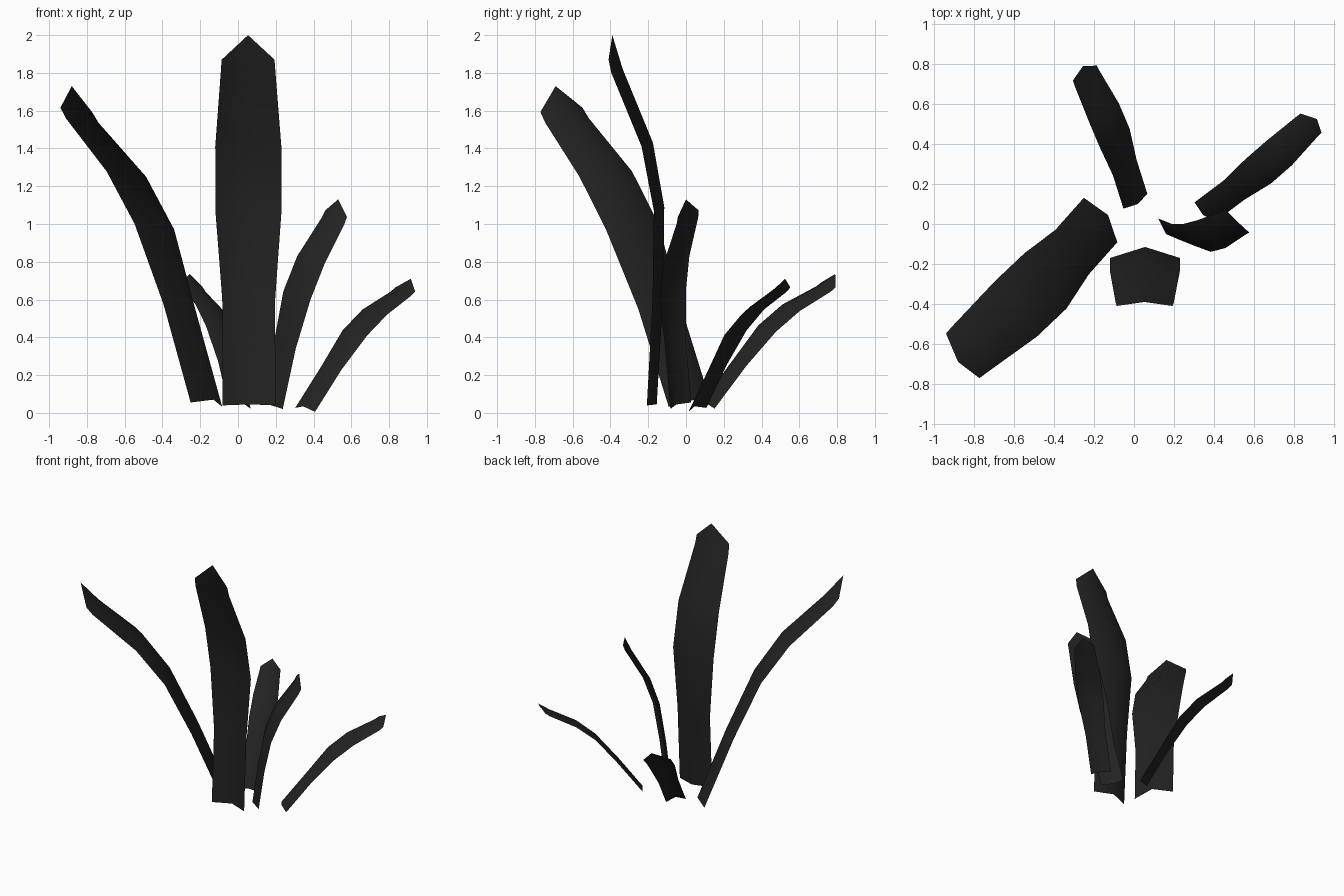
import bpy
from mathutils import Matrix, Vector

cube = bpy.data.objects.get("Cube")
if cube:
    bpy.data.objects.remove(cube)

# One dark colour for the whole plant
mat = bpy.data.materials.new("dark_charcoal")
mat.use_nodes = True
color = (0.016, 0.016, 0.016, 1)
mat.diffuse_color = color
bsdf = next(n for n in mat.node_tree.nodes if n.type == 'BSDF_PRINCIPLED')
bsdf.inputs["Base Color"].default_value = color

# Leaf cross-sections from root to tip: half width, edge (y, z), ridge (y, z)
ROWS = [
    (0.14, (-0.207, 0.04), (-0.155, 0.045)),
    (0.14, (-0.177, 0.60), (-0.122, 0.60)),
    (0.175, (-0.17, 1.07), (-0.115, 1.09)),
    (0.175, (-0.235, 1.41), (-0.175, 1.43)),
    (0.145, (-0.395, 1.80), (-0.335, 1.82)),
    (0.14, (-0.41, 1.87), (-0.39, 2.00)),
]


def frame(across, root, tip):
    """Placement matrix from the width direction and the root-to-tip line."""
    up = Vector(tip) - Vector(root)
    size = up.length
    up.normalize()
    side = Vector(across)
    side = (side - up * side.dot(up)).normalized()
    out = up.cross(side)
    basis = Matrix((side, out, up)).transposed().to_4x4()
    return Matrix.Translation(root) @ basis @ Matrix.Scale(size, 4)


# The template leaf's own frame
REST = frame((1, 0, 0), (0, *ROWS[0][2]), (0, *ROWS[-1][2])).inverted()


def leaf(name, across, root, tip):
    """A folded sheet: two edges and a central ridge."""
    place = frame(across, root, tip) @ REST
    verts, faces = [], []
    for half, edge, ridge in ROWS:
        for p in ((-half, *edge), (0, *ridge), (half, *edge)):
            verts.append(place @ Vector(p))
    for row in range(len(ROWS) - 1):
        for col in range(2):
            a = row * 3 + col
            faces.append((a, a + 1, a + 4, a + 3))
    mesh = bpy.data.meshes.new(name)
    mesh.from_pydata(verts, [], faces)
    mesh.materials.append(mat)
    mesh.shade_smooth()
    obj = bpy.data.objects.new(name, mesh)
    bpy.context.collection.objects.link(obj)


# Width direction, root and tip of each leaf
leaf("front_leaf", (1, 0, 0), (0.058, -0.155, 0.045), (0.053, -0.39, 2.0))
leaf("front_right_leaf", (0.17, -0.23, -0.02), (-0.13, 0.045, 0.07), (-0.88, -0.69, 1.73))
leaf("left_leaf", (-0.115, 0.11, 0.034), (0.16, -0.05, 0.045), (0.53, 0.0, 1.13))
leaf("back_left_leaf", (-0.105, 0.10, 0.025), (0.345, 0.045, 0.035), (0.915, 0.525, 0.71))
leaf("back_leaf", (-0.12, -0.075, 0.027), (0.02, 0.1, 0.055), (-0.255, 0.79, 0.735))
